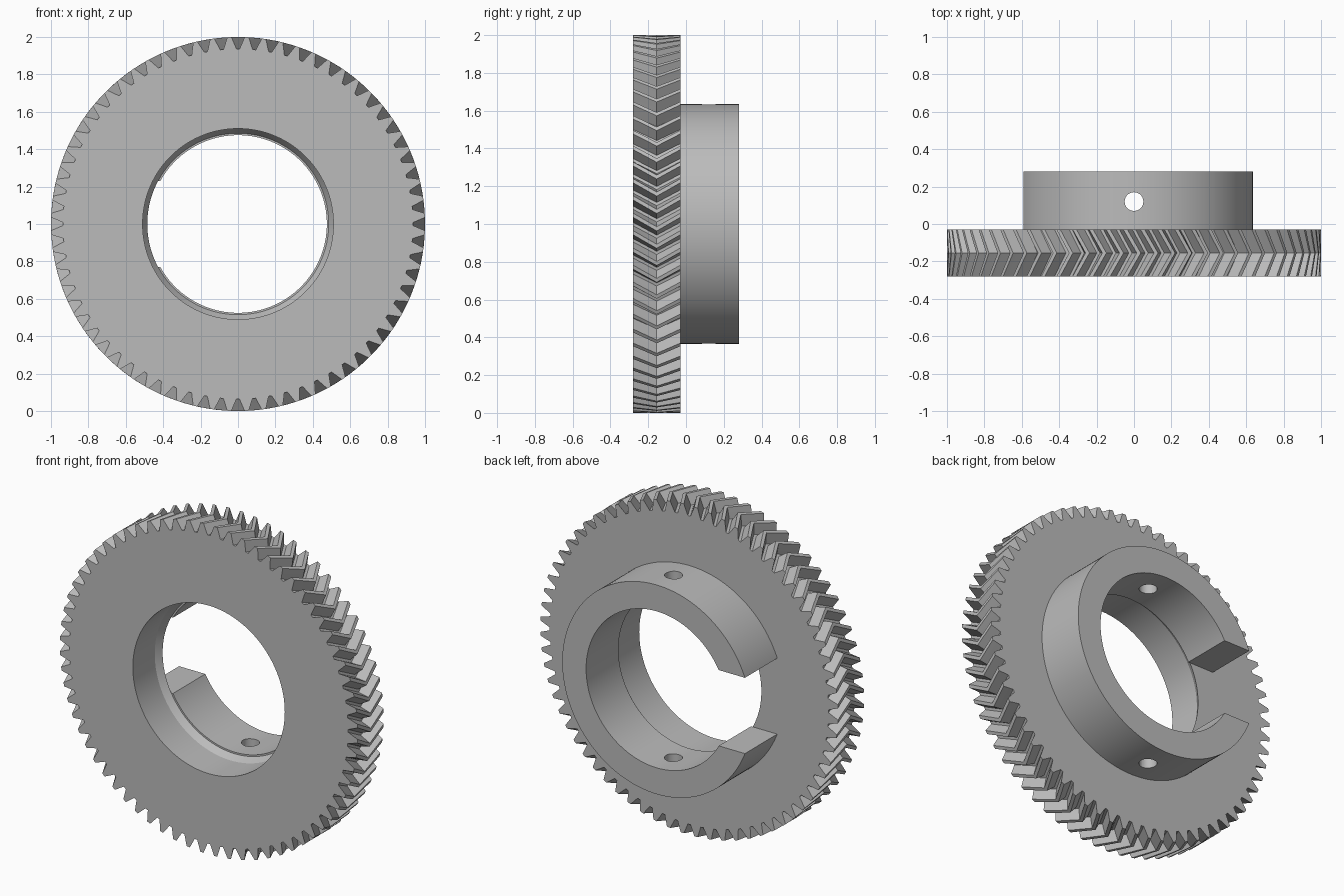
import bpy, bmesh, math
from mathutils import Matrix

TEETH = 68
PITCH = 2 * math.pi / TEETH
FRONT, MIDDLE, BACK, HUB_BACK = -0.28, -0.155, -0.03, 0.28
TWIST = 0.072          # clockwise shift of the teeth at the chevron point
CENTRE = 1.0           # height of the gear axis

if "Cube" in bpy.data.objects:
    bpy.data.objects.remove(bpy.data.objects["Cube"], do_unlink=True)

steel = bpy.data.materials.new("plain_grey")
steel.use_nodes = True
steel.diffuse_color = (0.5, 0.5, 0.5, 1)
steel.node_tree.nodes["Principled BSDF"].inputs["Base Color"].default_value = steel.diffuse_color


def make_object(name, bm):
    bmesh.ops.recalc_face_normals(bm, faces=bm.faces)
    mesh = bpy.data.meshes.new(name)
    bm.to_mesh(mesh)
    bm.free()
    mesh.materials.append(steel)
    obj = bpy.data.objects.new(name, mesh)
    bpy.context.collection.objects.link(obj)
    return obj


def activate(obj):
    bpy.ops.object.select_all(action="DESELECT")
    obj.select_set(True)
    bpy.context.view_layer.objects.active = obj


def ring_body(name, rings):
    """Join rings of (radius, angle, y) points into a closed ring solid."""
    bm = bmesh.new()
    loops = [[bm.verts.new((r * math.cos(a), y, CENTRE + r * math.sin(a)))
              for r, a, y in ring] for ring in rings]
    n = len(loops[0])
    for k, loop in enumerate(loops):
        following = loops[(k + 1) % len(loops)]
        for i in range(n):
            j = (i + 1) % n
            bm.faces.new((loop[i], loop[j], following[j], following[i]))
    return make_object(name, bm)


def circle(radius, y, n):
    return [(radius, 2 * math.pi * i / n, y) for i in range(n)]


# Tooth outline: root, flank, tip, flank, root
half_tooth = [(0.936, 0.037), (0.968, 0.0235), (1.0, 0.011)]
tooth = [(r, -a) for r, a in half_tooth] + [(r, a) for r, a in reversed(half_tooth)]


def toothed_ring(y, turn):
    return [(r, (t + 0.5) * PITCH + a + turn, y) for t in range(TEETH) for r, a in tooth]


# Herringbone gear with a stepped bore
count = TEETH * len(tooth)
gear = ring_body("herringbone_gear", [
    toothed_ring(FRONT, 0), toothed_ring(MIDDLE, -TWIST), toothed_ring(BACK, 0),
    circle(0.485, BACK, count), circle(0.51, BACK - 0.04, count), circle(0.51, FRONT, count)])

# Hub collar behind the gear
hub = ring_body("hub_collar", [circle(0.635, BACK, 128), circle(0.635, HUB_BACK, 128),
                               circle(0.475, HUB_BACK, 128), circle(0.475, BACK, 128)])

# Cutters: side slot and a vertical screw hole through both walls
bm = bmesh.new()
bmesh.ops.create_cube(bm, size=1, matrix=Matrix.Translation((-0.6, 0.1, CENTRE))
                      @ Matrix.Diagonal((0.8, 1, 0.46, 1)))
slot = make_object("slot_cutter", bm)
bm = bmesh.new()
bmesh.ops.create_cone(bm, cap_ends=True, segments=32, radius1=0.05, radius2=0.05, depth=2,
                      matrix=Matrix.Translation((0, 0.12, CENTRE)))
hole = make_object("screw_hole_cutter", bm)

activate(hub)
for cutter in (slot, hole):
    cutter.hide_render = True
    mod = hub.modifiers.new(cutter.name, "BOOLEAN")
    mod.operation = "DIFFERENCE"
    mod.solver = "EXACT"
    mod.object = cutter
    bpy.ops.object.modifier_apply(modifier=mod.name)
    bpy.data.objects.remove(cutter, do_unlink=True)

# Smooth round walls, crisp edges
for obj in (gear, hub):
    activate(obj)
    bpy.ops.object.shade_smooth_by_angle(angle=math.radians(25))
